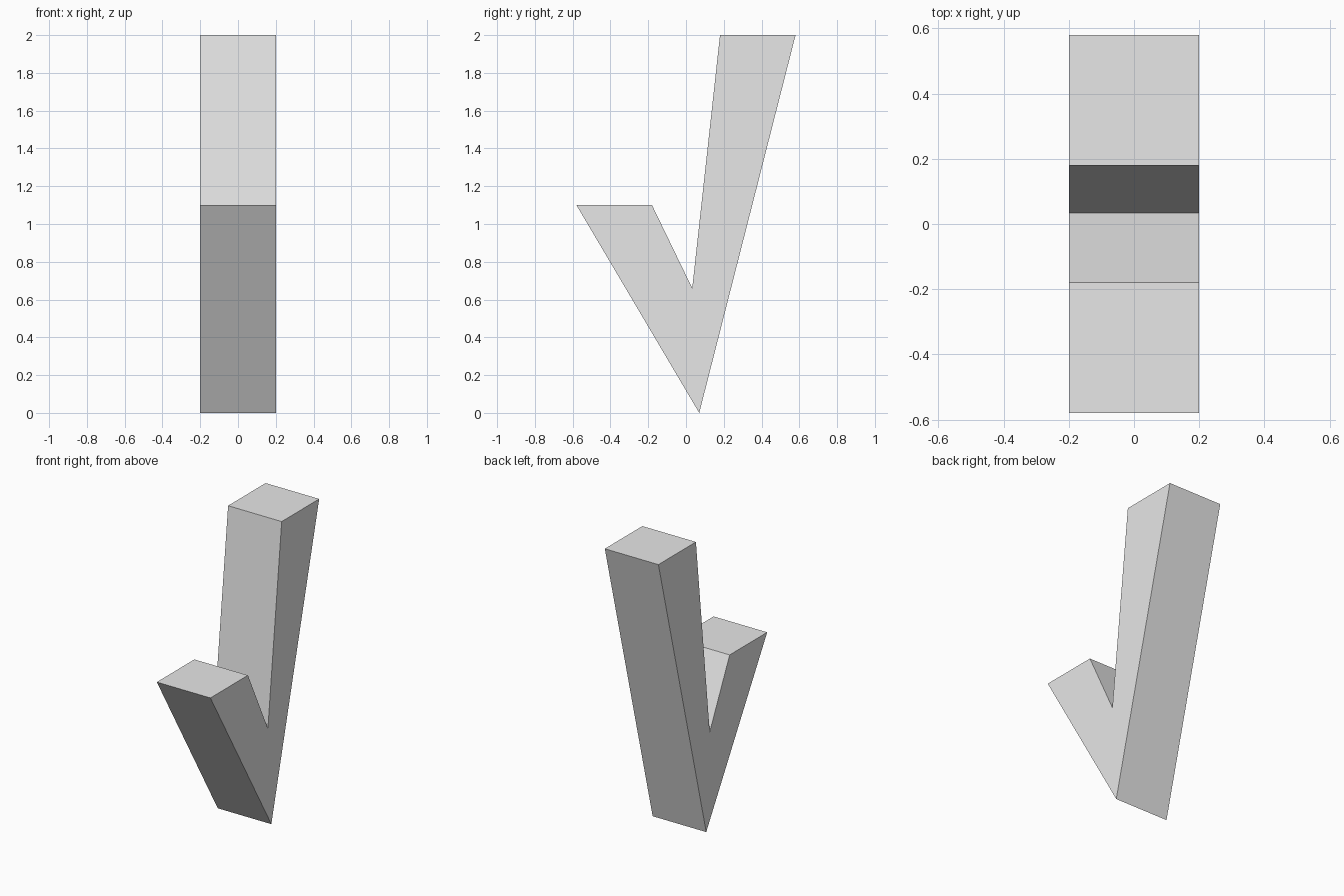
import bpy, bmesh

if "Cube" in bpy.data.objects:
    bpy.data.objects.remove(bpy.data.objects["Cube"])

# Single plain grey
grey = bpy.data.materials.new("light_grey")
grey.diffuse_color = (0.8, 0.8, 0.8, 1.0)
grey.use_nodes = True
grey.node_tree.nodes["Principled BSDF"].inputs["Base Color"].default_value = grey.diffuse_color

# Check mark outline as (y, z)
HALF_WIDTH = 0.2
outline = [(0.07, 0.0), (0.58, 2.0), (0.18, 2.0),
           (0.033, 0.66), (-0.18, 1.1), (-0.58, 1.1)]

# Extrude the outline across x
bm = bmesh.new()
side = bm.faces.new([bm.verts.new((-HALF_WIDTH, y, z)) for y, z in outline])
result = bmesh.ops.extrude_face_region(bm, geom=[side], use_keep_orig=True)
moved = [v for v in result["geom"] if isinstance(v, bmesh.types.BMVert)]
bmesh.ops.translate(bm, verts=moved, vec=(2 * HALF_WIDTH, 0, 0))
bmesh.ops.recalc_face_normals(bm, faces=bm.faces)

mesh = bpy.data.meshes.new("check_mark")
bm.to_mesh(mesh)
bm.free()
mesh.materials.append(grey)
bpy.context.collection.objects.link(bpy.data.objects.new("check_mark", mesh))
